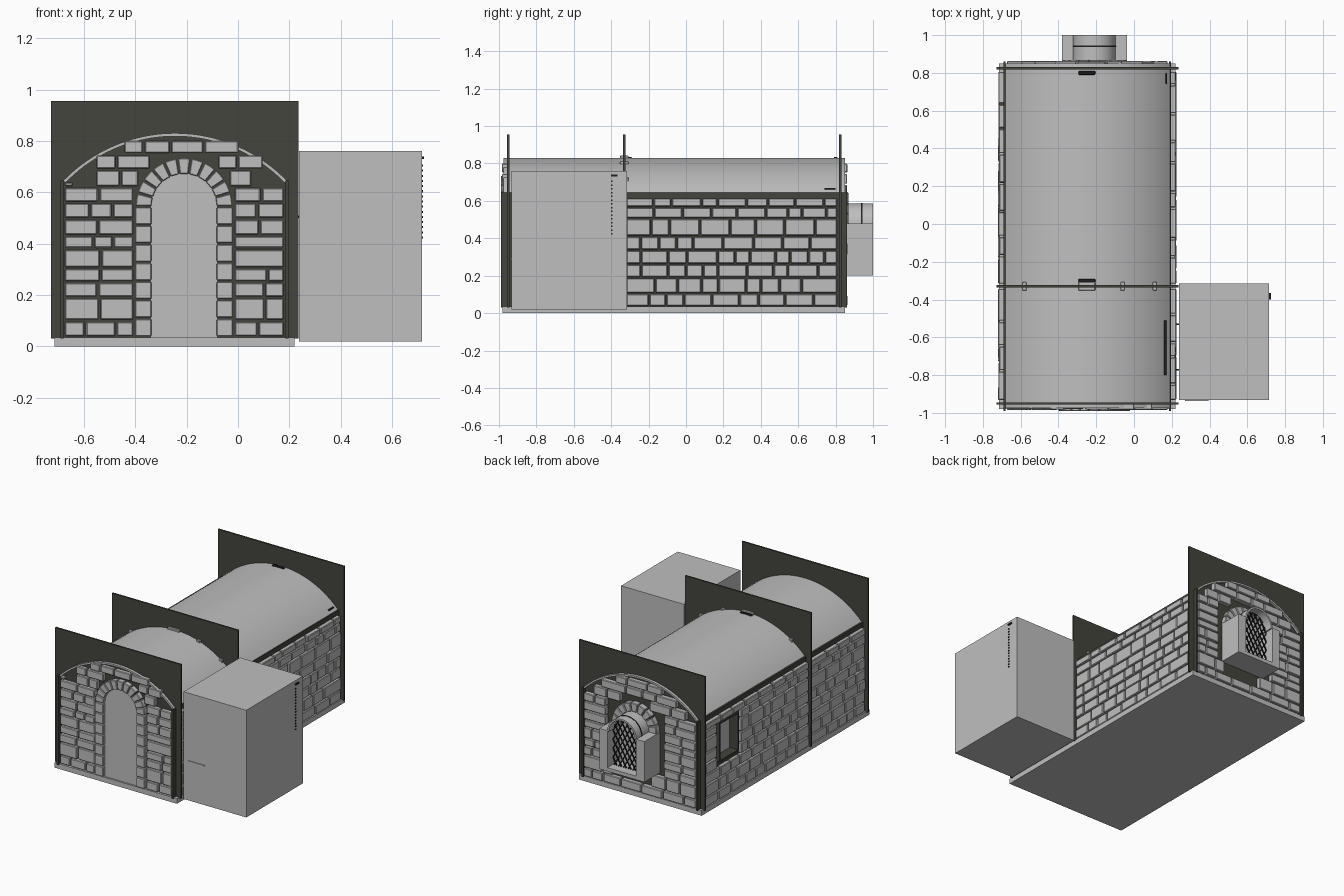
import bpy, bmesh, math, random
from math import sin, cos, radians

random.seed(4)
cube = bpy.data.objects.get("Cube")
if cube:
    bpy.data.objects.remove(cube, do_unlink=True)


def material(name, rgb):
    m = bpy.data.materials.new(name)
    m.use_nodes = True
    m.diffuse_color = (*rgb, 1)
    m.node_tree.nodes["Principled BSDF"].inputs["Base Color"].default_value = (*rgb, 1)
    return m


GREY = material("stone grey", (0.52, 0.52, 0.52))
DARK = material("dark mortar", (0.056, 0.058, 0.046))
BLACK = material("black iron", (0.015, 0.015, 0.015))


def prism(bm, pts, y0, y1):
    """Extrude an x-z outline from y0 to y1."""
    a = [bm.verts.new((x, y0, z)) for x, z in pts]
    b = [bm.verts.new((x, y1, z)) for x, z in pts]
    bm.faces.new(a)
    bm.faces.new(b[::-1])
    for i in range(len(pts)):
        j = (i + 1) % len(pts)
        bm.faces.new((a[j], a[i], b[i], b[j]))


def block(bm, x0, x1, y0, y1, z0, z1):
    prism(bm, [(x0, z0), (x1, z0), (x1, z1), (x0, z1)], y0, y1)


def arc(cx, cz, r, a0, a1, n):
    return [(cx + r * cos(radians(a0 + (a1 - a0) * i / n)),
             cz + r * sin(radians(a0 + (a1 - a0) * i / n))) for i in range(n + 1)]


def band(bm, cx, cz, r0, r1, a0, a1, n, y0, y1):
    """Curved strip between two radii."""
    prism(bm, arc(cx, cz, r1, a0, a1, n) + arc(cx, cz, r0, a1, a0, n), y0, y1)


def finish(bm, name, mat, bevel=0, smooth=False):
    bmesh.ops.recalc_face_normals(bm, faces=bm.faces)
    me = bpy.data.meshes.new(name)
    bm.to_mesh(me)
    bm.free()
    me.materials.append(mat)
    ob = bpy.data.objects.new(name, me)
    bpy.context.collection.objects.link(ob)
    if bevel:
        mod = ob.modifiers.new("worn edges", "BEVEL")
        mod.width = bevel
        mod.segments = 1
    if smooth:
        bpy.ops.object.select_all(action="DESELECT")
        ob.select_set(True)
        bpy.context.view_layer.objects.active = ob
        bpy.ops.object.shade_smooth_by_angle(angle=radians(30))
    return ob


def box(name, mat, *size):
    bm = bmesh.new()
    block(bm, *size)
    return finish(bm, name, mat)


def stones(bm, rows, d0, d1, along_y=False, gap=0.004):
    """Courses of random-width blocks; rows are (z0, z1, spans)."""
    for z0, z1, spans in rows:
        for u0, u1 in spans:
            u = u0
            while u < u1 - 0.01:
                w = random.uniform(0.075, 0.165)
                end = u1 if u + w > u1 - 0.06 else u + w
                depth = random.uniform(0, 0.006)
                a, b, c, d = u + gap, end - gap, z0 + gap, z1 - gap
                near, far = (d0 + depth, d1) if d0 < d1 else (d1, d0 - depth)
                if along_y:
                    block(bm, near, far, a, b, c, d)
                else:
                    block(bm, a, b, near, far, c, d)
                u = end


# Floor and barrel vault
box("floor_slab", GREY, -0.715, 0.22, -0.98, 0.85, 0, 0.035)
bm = bmesh.new()
band(bm, -0.245, 0.226, 0.592, 0.604, 44, 136, 40, -0.975, 0.85)
finish(bm, "vault", GREY, smooth=True)

# Dark cross walls and long walls, the right one with a window opening
for name, y in (("front", -0.95), ("middle", -0.33), ("back", 0.825)):
    box(name + "_cross_wall", DARK, -0.727, 0.235, y - 0.006, y + 0.006, 0.03, 0.955)
box("left_wall", DARK, 0.184, 0.196, -0.99, 0.86, 0.03, 0.645)
bm = bmesh.new()
for y0, y1, z0, z1 in ((-0.99, 0.45, 0.03, 0.645), (0.65, 0.86, 0.03, 0.645),
                       (0.45, 0.65, 0.03, 0.3), (0.45, 0.65, 0.56, 0.645)):
    block(bm, -0.691, -0.679, y0, y1, z0, z1)
for y in (0.445, 0.645):
    block(bm, -0.715, -0.65, y, y + 0.01, 0.3, 0.56)
for z in (0.295, 0.555):
    block(bm, -0.715, -0.65, 0.445, 0.655, z, z + 0.01)
finish(bm, "right_wall", DARK)
box("window_recess", GREY, -0.652, -0.646, 0.45, 0.65, 0.3, 0.56)

# Long side masonry
levels = [0.035, 0.105, 0.19, 0.262, 0.337, 0.412, 0.507, 0.567, 0.617]
courses = list(zip(levels, levels[1:]))
left_rows = [(a, b, [(-0.935, -0.34), (-0.32, 0.81)]) for a, b in courses]
right_rows = [(a, b, [(-0.935, -0.34), (-0.32, 0.42), (0.68, 0.81)]
               if 0.26 < a < 0.56 else [(-0.935, -0.34), (-0.32, 0.81)])
              for a, b in courses]
bm = bmesh.new()
stones(bm, left_rows, 0.225, 0.19, True)
finish(bm, "left_masonry", GREY, 0.004)
bm = bmesh.new()
stones(bm, right_rows, -0.72, -0.685, True)
finish(bm, "right_masonry", GREY, 0.004)

# Front masonry, stepped over the doorway
levels = [0.037, 0.1, 0.19, 0.25, 0.305, 0.38, 0.432, 0.497, 0.56, 0.62]
courses = list(zip(levels, levels[1:]))
rows = [(a, b, [(-0.677, -0.405), (-0.015, 0.182)]) for a, b in courses]
rows += [(0.62, 0.688, [(-0.555, -0.385), (-0.035, 0.055)]),
         (0.62, 0.642, [(-0.677, -0.64)]),
         (0.688, 0.748, [(-0.555, -0.34), (-0.08, 0.1)]),
         (0.748, 0.803, [(-0.445, 0.005)])]
bm = bmesh.new()
stones(bm, rows, -0.985, -0.95)
finish(bm, "front_masonry", GREY, 0.004)

# Doorway: jamb stones, arch stones and door leaf
CX, SPRING = -0.21, 0.545
bm = bmesh.new()
for x0, x1 in ((-0.4, -0.337), (-0.083, -0.02)):
    for i in range(7):
        z = 0.037 + i * 0.0725
        block(bm, x0, x1, -0.99, -0.95, z + 0.003, z + 0.0695)
for i in range(11):
    a = i * 180 / 11
    band(bm, CX, SPRING, 0.127, 0.188, a + 1, a + 180 / 11 - 1, 2, -0.99, -0.95)
finish(bm, "door_surround", GREY, 0.003)
bm = bmesh.new()
prism(bm, [(CX - 0.13, 0.035), (CX + 0.13, 0.035)] + arc(CX, SPRING, 0.13, 0, 180, 20),
      -0.968, -0.95)
finish(bm, "door_leaf", GREY)

# Back masonry around the window bay
rows = []
for a, b in courses:
    if a < 0.05:
        spans = [(-0.677, 0.182)]
    elif a < 0.15:
        spans = [(-0.677, -0.33), (-0.04, 0.182)]
    else:
        spans = [(-0.677, -0.43), (0.01, 0.182)]
    rows.append((a, b, spans))
rows += [(0.62, 0.688, [(-0.6, -0.32), (-0.1, 0.11)]),
         (0.688, 0.748, [(-0.53, 0.05)]),
         (0.748, 0.803, [(-0.42, -0.06)])]
bm = bmesh.new()
stones(bm, rows, 0.863, 0.825)
for i in range(9):
    a = i * 20
    band(bm, CX, 0.475, 0.112, 0.172, a + 1, a + 19, 2, 0.825, 0.868)
finish(bm, "back_masonry", GREY, 0.004)

# Window bay: side blocks, sill, arched hood and backing pane
bm = bmesh.new()
block(bm, -0.382, -0.32, 0.825, 1.0, 0.2, 0.48)
block(bm, -0.1, -0.038, 0.825, 1.0, 0.2, 0.48)
block(bm, -0.32, -0.1, 0.825, 1.0, 0.2, 0.225)
finish(bm, "window_bay", GREY)
bm = bmesh.new()
band(bm, CX, 0.475, 0.1, 0.112, 0, 180, 24, 0.825, 1.0)
finish(bm, "window_hood", GREY, smooth=True)
bm = bmesh.new()
prism(bm, [(CX - 0.108, 0.21), (CX + 0.108, 0.21)] + arc(CX, 0.475, 0.108, 0, 180, 20),
      0.862, 0.872)
finish(bm, "window_pane", GREY)

# Diagonal iron lattice trimmed to the arch
def in_arch(x, z):
    return abs(x) < 0.108 and z > 0.225 and (z < 0.475 or math.hypot(x, z - 0.475) < 0.108)


bm = bmesh.new()
band(bm, CX, 0.475, 0.1, 0.114, 0, 180, 24, 0.936, 0.944)
for side in (-1, 1):
    dx, dz = side * 0.5, 0.866
    for k in range(-8, 9):
        line = [(k * 0.036 + t * 0.004 * dx, 0.4 + t * 0.004 * dz) for t in range(-80, 80)]
        inside = [p for p in line if in_arch(*p)]
        if len(inside) > 2:
            (xa, za), (xb, zb) = inside[0], inside[-1]
            ox, oz = 0.003 * dz, -0.003 * dx
            prism(bm, [(CX + xa - ox, za - oz), (CX + xa + ox, za + oz),
                       (CX + xb + ox, zb + oz), (CX + xb - ox, zb - oz)], 0.936, 0.944)
finish(bm, "window_lattice", BLACK)

# Side cabinet with handle strip, studs and wall ties
box("side_cabinet", GREY, 0.237, 0.716, -0.932, -0.315, 0.02, 0.76)
box("cabinet_handle", GREY, 0.27, 0.395, -0.937, -0.93, 0.285, 0.295)
bm = bmesh.new()
for i in range(15):
    z = 0.42 + i * 0.02
    block(bm, 0.714, 0.72, -0.4, -0.392, z, z + 0.008)
block(bm, 0.714, 0.724, -0.4, -0.365, 0.73, 0.74)
for y in (-0.775, -0.535):
    block(bm, 0.19, 0.24, y, y + 0.008, 0.5, 0.51)
block(bm, 0.158, 0.172, -0.8, -0.51, 0.6, 0.685)
finish(bm, "iron_fittings", BLACK)

# Small pegs and keystones breaking through the vault
bm = bmesh.new()
for y in (0.8, -0.3):
    block(bm, -0.295, -0.205, y - 0.01, y + 0.01, 0.81, 0.836)
block(bm, 0.15, 0.175, 0.74, 0.8, 0.64, 0.668)
finish(bm, "vault_pegs", BLACK, 0.004)
bm = bmesh.new()
for x in (-0.58, -0.25, -0.06, 0.11):
    z = 0.226 + math.sqrt(0.604 ** 2 - (x + 0.245) ** 2)
    w = 0.045 if x == -0.25 else 0.012
    block(bm, x - w, x + w, -0.352, -0.308, z - 0.03, z + 0.012)
finish(bm, "vault_keystones", GREY, 0.003)
